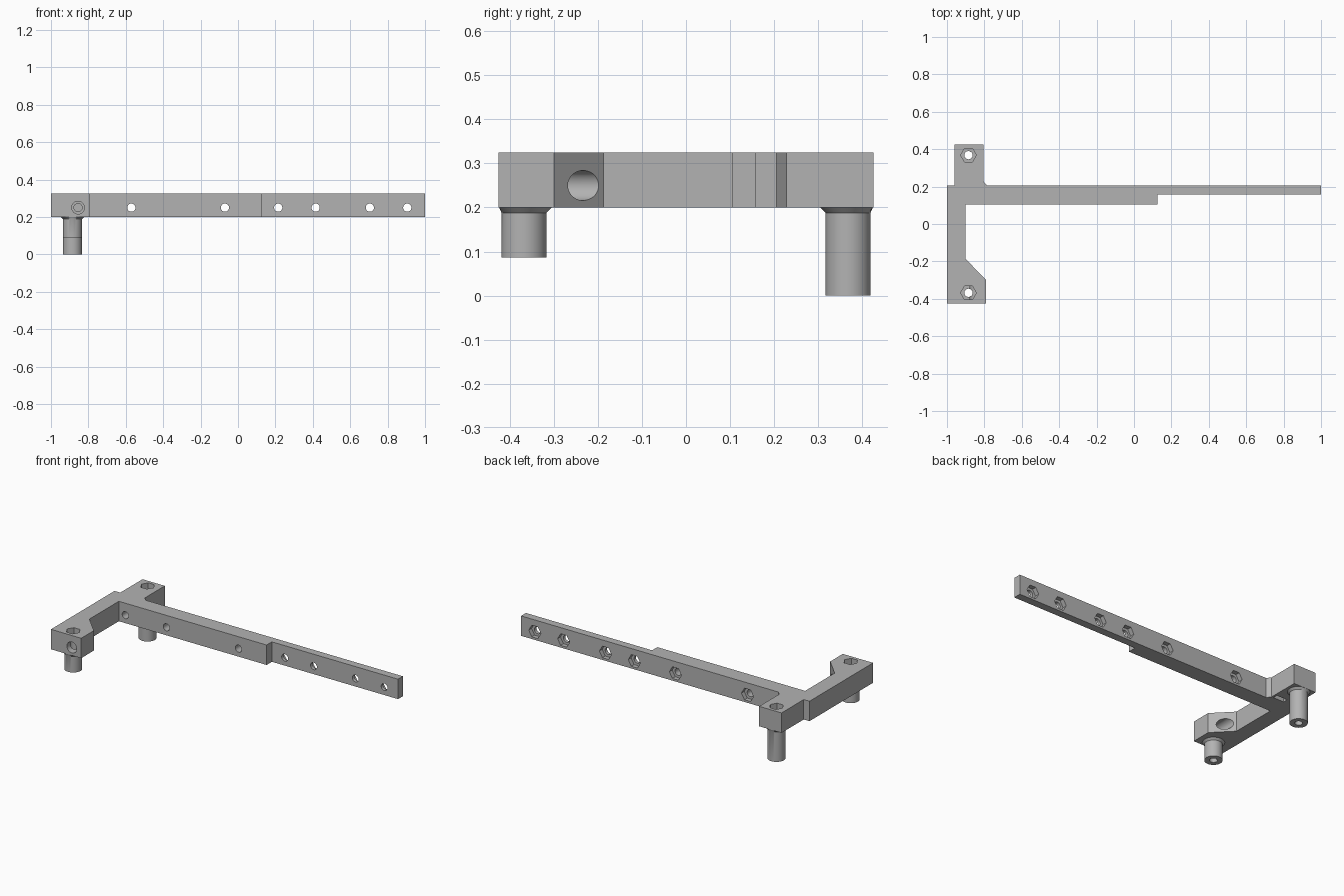
import bpy, bmesh, math
from mathutils import Matrix, Vector

cube = bpy.data.objects.get("Cube")
if cube:
    bpy.data.objects.remove(cube, do_unlink=True)

BOTTOM, TOP = 0.20, 0.325
POST_X, POST_Y = -0.885, 0.368
HOLE_R, NUT_R = 0.022, 0.042

grey = bpy.data.materials.new("plain grey")
grey.use_nodes = True
grey.diffuse_color = (0.45, 0.45, 0.45, 1)
grey.node_tree.nodes["Principled BSDF"].inputs["Base Color"].default_value = (0.45, 0.45, 0.45, 1)


def add_object(name, bm):
    bmesh.ops.recalc_face_normals(bm, faces=bm.faces)
    mesh = bpy.data.meshes.new(name)
    bm.to_mesh(mesh)
    bm.free()
    mesh.materials.append(grey)
    obj = bpy.data.objects.new(name, mesh)
    bpy.context.collection.objects.link(obj)
    return obj


def smooth(obj):
    bpy.ops.object.select_all(action='DESELECT')
    obj.select_set(True)
    bpy.context.view_layer.objects.active = obj
    bpy.ops.object.shade_smooth_by_angle(angle=math.radians(30))


def prism(start, end, radius, sides):
    """Cutter with a round or hexagonal section between two points."""
    start, end = Vector(start), Vector(end)
    axis = end - start
    turn = Matrix.Rotation(math.pi / 2, 4, 'X') if abs(axis.y) > abs(axis.z) else Matrix()
    spin = Matrix.Rotation(math.pi / 2 if sides == 6 else 0, 4, 'Z')
    bm = bmesh.new()
    bmesh.ops.create_cone(bm, cap_ends=True, segments=sides, radius1=radius, radius2=radius,
                          depth=axis.length,
                          matrix=Matrix.Translation((start + end) / 2) @ turn @ spin)
    # Put the hexagon points along x
    if sides == 6:
        far = max(abs(v.co.x - start.x) for v in bm.verts)
        if far < radius * 0.95:
            bmesh.ops.rotate(bm, verts=bm.verts, cent=start,
                             matrix=Matrix.Rotation(math.pi / 6, 3, axis.normalized()))
    return add_object("cutter", bm)


def box(center, size):
    bm = bmesh.new()
    bmesh.ops.create_cube(bm, size=1,
                          matrix=Matrix.Translation(center) @ Matrix.Diagonal((*size, 1)))
    return add_object("cutter", bm)


# Bracket body: plan outline raised to its thickness
outline = [(-1, -0.425), (-0.79, -0.425), (-0.79, -0.30), (-0.90, -0.187), (-0.90, 0.105),
           (0.125, 0.105), (0.125, 0.157), (1, 0.157), (1, 0.205), (-0.785, 0.205),
           (-0.805, 0.228), (-0.805, 0.425), (-0.96, 0.425), (-0.96, 0.205), (-1, 0.205)]
bm = bmesh.new()
base = bm.faces.new([bm.verts.new((x, y, BOTTOM)) for x, y in outline])
raised = bmesh.ops.extrude_face_region(bm, geom=[base])
bmesh.ops.translate(bm, vec=(0, 0, TOP - BOTTOM),
                    verts=[g for g in raised["geom"] if isinstance(g, bmesh.types.BMVert)])
body = add_object("bracket_body", bm)

cutters = []
# Screw holes along the arm with hexagonal nut pockets behind
for x in (-0.57, -0.07, 0.215, 0.415, 0.705, 0.905):
    cutters.append(prism((x, 0.05, 0.25), (x, 0.25, 0.25), HOLE_R, 32))
    cutters.append(prism((x, 0.177, 0.25), (x, 0.25, 0.25), NUT_R, 6))
# Upright screw holes over the posts
for y in (-POST_Y, POST_Y):
    cutters.append(prism((POST_X, y, 0.15), (POST_X, y, 0.4), HOLE_R, 32))
    cutters.append(prism((POST_X, y, 0.275), (POST_X, y, 0.4), NUT_R, 6))
# Wide bore through the front block, blind hole and nut slot behind it
cutters.append(prism((-0.855, -0.5, 0.25), (-0.855, -0.12, 0.25), 0.034, 48))
cutters.append(prism((-0.855, 0.05, 0.25), (-0.855, 0.29, 0.25), HOLE_R, 32))
cutters.append(box((-0.855, 0.245, 0.235), (0.075, 0.03, 0.11)))

for cutter in cutters:
    cutter.hide_render = True
    mod = body.modifiers.new("cut", 'BOOLEAN')
    mod.operation = 'DIFFERENCE'
    mod.solver = 'EXACT'
    mod.object = cutter
graph = bpy.context.evaluated_depsgraph_get()
result = bpy.data.meshes.new_from_object(body.evaluated_get(graph))
body.modifiers.clear()
body.data = result
for cutter in cutters:
    bpy.data.objects.remove(cutter, do_unlink=True)
smooth(body)


# Hollow posts with a flared collar under the body
def post(name, y, foot):
    profile = [(HOLE_R, BOTTOM), (HOLE_R, foot), (0.051, foot),
               (0.051, 0.188), (0.063, BOTTOM)]
    bm = bmesh.new()
    verts = [bm.verts.new((r, 0, z)) for r, z in profile]
    edges = [bm.edges.new(pair) for pair in zip(verts, verts[1:])]
    bmesh.ops.spin(bm, geom=verts + edges, axis=(0, 0, 1), cent=(0, 0, 0),
                   angle=math.tau, steps=48)
    bmesh.ops.remove_doubles(bm, verts=bm.verts, dist=0.0001)
    bmesh.ops.translate(bm, verts=bm.verts, vec=(POST_X, y, 0))
    for v in bm.verts:
        v.co.y = max(-0.424, min(0.424, v.co.y))
    smooth(add_object(name, bm))


post("front_post", -POST_Y, 0.087)
post("back_post", POST_Y, 0.0)
